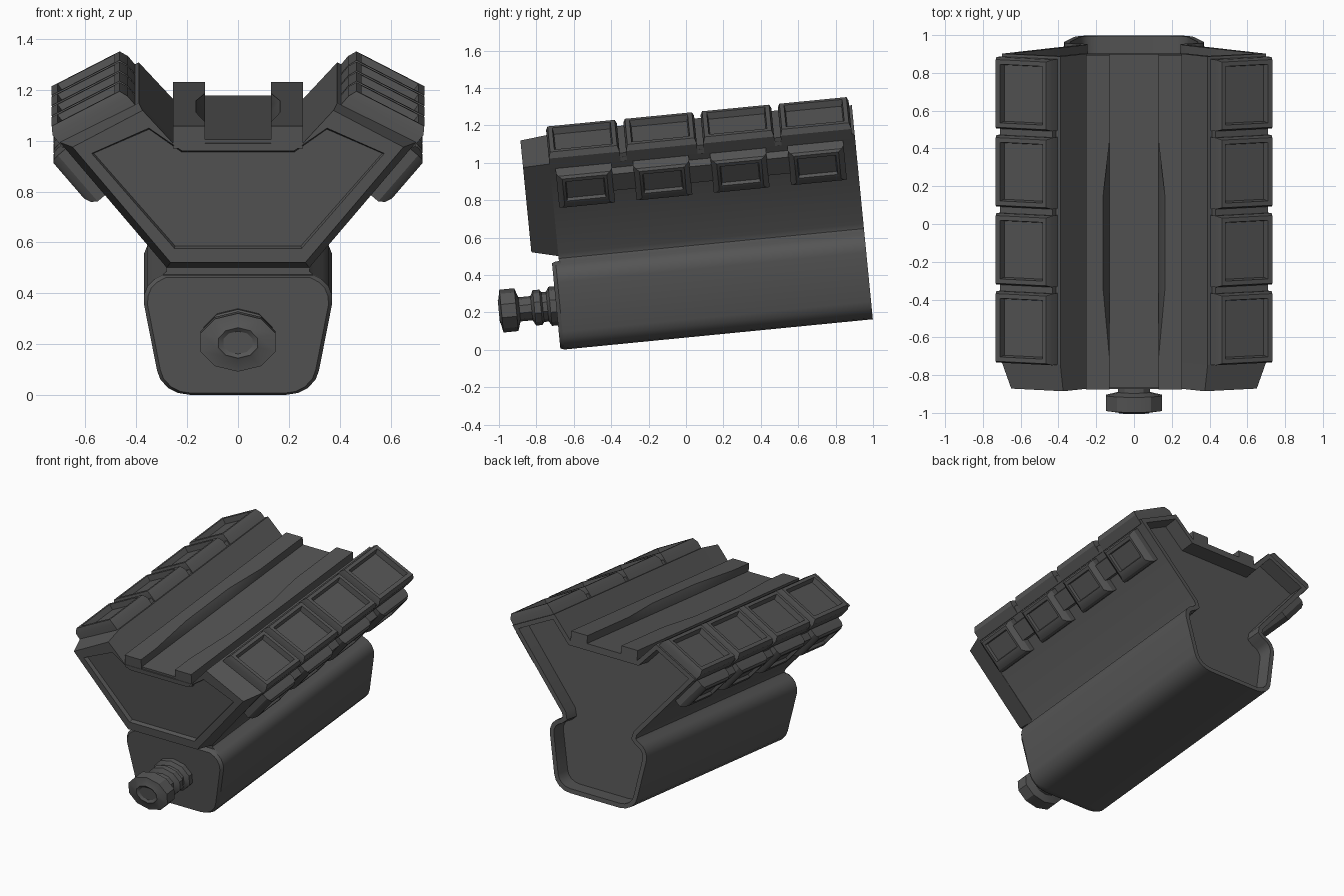
import bpy, bmesh, math
from mathutils import Vector

if "Cube" in bpy.data.objects:
    bpy.data.objects.remove(bpy.data.objects["Cube"])

TILT = math.radians(5.6)   # everything is drawn level, then tipped nose-down

dark = bpy.data.materials.new("dark_grey")
dark.diffuse_color = (.09, .09, .09, 1)
dark.use_nodes = True
dark.node_tree.nodes["Principled BSDF"].inputs["Base Color"].default_value = dark.diffuse_color


def loft(name, rings, mirror=False, recess=None):
    """Skin a list of equal-length closed rings, cap the ends, tilt the object."""
    bm = bmesh.new()
    vs = [[bm.verts.new(p) for p in r] for r in rings]
    n = len(vs[0])
    for a, b in zip(vs, vs[1:]):
        for i in range(n):
            j = (i + 1) % n
            bm.faces.new((a[i], a[j], b[j], b[i]))
    bm.faces.new(vs[0])
    end = bm.faces.new(vs[-1])
    bmesh.ops.recalc_face_normals(bm, faces=bm.faces[:])
    if recess:
        rim, depth = recess
        bmesh.ops.inset_individual(bm, faces=[end], thickness=rim, use_even_offset=True)
        bmesh.ops.inset_individual(bm, faces=[end], thickness=0.004, depth=-depth,
                                   use_even_offset=True)
    me = bpy.data.meshes.new(name)
    bm.to_mesh(me)
    bm.free()
    me.materials.append(dark)
    ob = bpy.data.objects.new(name, me)
    bpy.context.collection.objects.link(ob)
    ob.rotation_euler.x = TILT
    if mirror:
        ob.modifiers.new("mirror", 'MIRROR')
    bpy.ops.object.select_all(action='DESELECT')
    ob.select_set(True)
    bpy.context.view_layer.objects.active = ob
    bpy.ops.object.shade_smooth_by_angle(angle=math.radians(28))
    return ob


def ring(half, y):
    """Closed left-right symmetric section from its right half (x, z)."""
    return [(x, y, z) for x, z in half] + [(-x, y, z) for x, z in reversed(half)]


def raised(name, org, d, nrm, y0, y1, steps):
    """Stepped block on a sloping face; steps are (d0, d1, end inset, height)."""
    def P(s, h, y):
        return Vector((org[0] + d[0] * s + nrm[0] * h, y, org[1] + d[1] * s + nrm[1] * h))
    rings = [[P(a, h, y0 + i), P(b, h, y0 + i), P(b, h, y1 - i), P(a, h, y1 - i)]
             for a, b, i, h in steps]
    return loft(name, rings, mirror=True)


# Main body: grip box, neck and flared wings, with hollow rear
box = [(.19, .065), (.235, .072), (.275, .092), (.305, .125), (.318, .16),
       (.37, .425), (.369, .46), (.355, .495), (.33, .52), (.295, .538)]
wing = [(.70, 1.06), (.39, 1.215), (.255, 1.07)]
body = box + [(.28, .552), (.287, .58)] + wing
loft("main_body", [ring(body, -.63), ring(body, 1.01)], recess=(.03, .1))

# Front of the grip box with bevelled edge
shrunk = [(x * .96, .3 + (z - .3) * .965) for x, z in box]
loft("box_front", [ring(box, -.62), ring(box, -.648), ring(shrunk, -.668)])

# Chamfered front of the wings with recessed panel
front = [[(.28, .565), (.70, 1.06), (.39, 1.215), (.255, 1.07)],
         [(.265, .60), (.65, 1.055), (.375, 1.2), (.255, 1.07)],
         [(.25, .655), (.575, 1.03), (.35, 1.13), (.22, 1.04)],
         [(.247, .662), (.567, 1.028), (.349, 1.123), (.223, 1.034)]]
loft("wing_front", [ring(h, y) for h, y in zip(front, (-.63, -.772, -.772, -.745))])

# Twin top rails, inner edges scooped mid-length
rail = []
for y, inner in ((-.77, .13), (-.6, .13), (-.22, .165), (.25, .165), (.55, .13), (1.01, .13)):
    rail.append([(.255, y, 1.05), (.255, y, 1.138), (inner, y, 1.138), (.13, y, 1.09), (.13, y, 1.05)])
loft("top_rail", rail, mirror=True)
floor = [(.132, 1.05), (.132, 1.085)]
loft("rail_floor", [ring(floor, -.765), ring(floor, 1.01)])

# Upper and lower pad rows with the strips that join them
up = ((.39, 1.213), (.889, -.459), (.459, .889))
low = ((.283, .573), (.652, .758), (.758, -.652))
raised("upper_pad_strip", *up, -.62, .985, [(.02, .345, 0, -.02), (.03, .345, 0, .03)])
raised("lower_pad_strip", *low, -.56, .9, [(.44, .575, 0, -.02), (.45, .565, 0, .045)])
for k in range(4):
    y = -.63 + .415 * k
    raised(f"upper_pad_{k + 1}", *up, y, y + .38,
           [(.01, .345, 0, -.02), (.025, .358, 0, .045), (.045, .345, .01, .077),
            (.067, .319, .034, .077), (.073, .313, .04, .04)])
    y = -.60 + .415 * k
    raised(f"lower_pad_{k + 1}", *low, y, y + .30,
           [(.365, .605, 0, -.01), (.365, .605, 0, .04), (.38, .603, .012, .062),
            (.405, .592, .03, .075), (.435, .57, .045, .075), (.44, .565, .05, .055)])

# Front plug: stepped turned shape, wider than tall
plug = [(-.64, .105), (-.70, .105), (-.715, .08), (-.74, .08), (-.75, .095), (-.785, .095),
        (-.80, .065), (-.865, .065), (-.872, .085), (-.882, .115), (-.962, .115),
        (-.972, .065), (-.976, .06), (-.965, .045)]
N = 10
loft("front_plug", [[(1.35 * r * math.cos(2 * math.pi * (i + .5) / N), y,
                      .302 + r * math.sin(2 * math.pi * (i + .5) / N)) for i in range(N)]
                    for y, r in plug])
